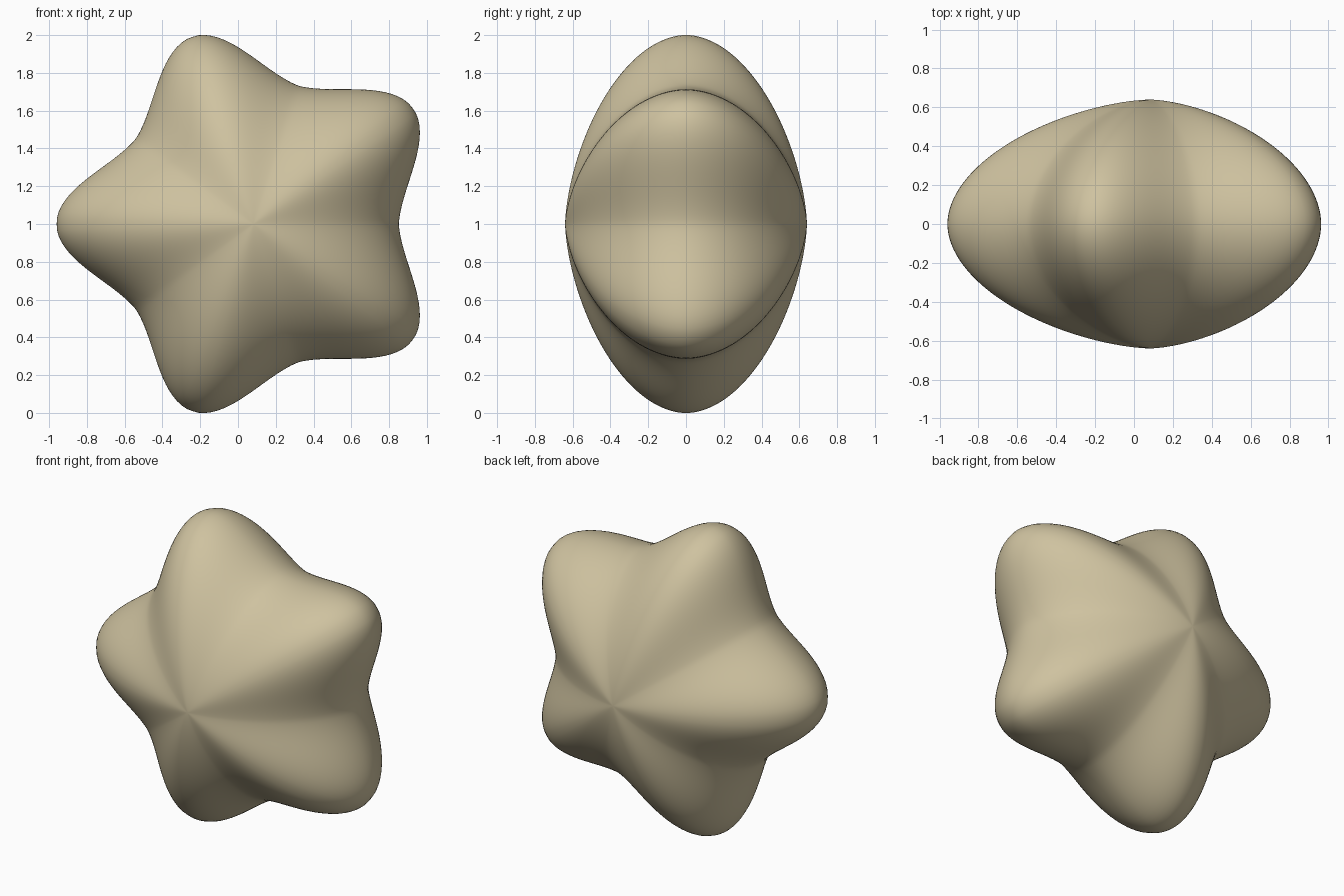
import bpy
import bmesh
import math

cube = bpy.data.objects.get("Cube")
if cube:
    bpy.data.objects.remove(cube, do_unlink=True)

SEGMENTS, RINGS = 200, 72
VALLEY, TIP, DEPTH = 0.768, 1.042, 0.64
CENTRE_X, CENTRE_Z = 0.082, 1.0


def star_radius(a):
    """Five rounded arms with narrow valleys between them."""
    s = math.sqrt(math.sin(2.5 * a) ** 2 + 0.003)
    s = min(s, 1.0)
    f = 0.12 * s + 0.88 * -math.log(1 - s * s / 2) / math.log(2)
    return VALLEY * (TIP / VALLEY) ** f


def bulge(t):
    """Lens-like cross-section: scale of the star outline and depth along y."""
    return math.cos(t) ** 1.25, math.copysign(abs(math.sin(t)) ** 1.05, t) * DEPTH


# Puffed star body: scaled star outlines stacked from front pole to back pole
bm = bmesh.new()
front = bm.verts.new((CENTRE_X, -DEPTH, CENTRE_Z))
back = bm.verts.new((CENTRE_X, DEPTH, CENTRE_Z))
rings = []
for i in range(1, RINGS):
    scale, y = bulge(math.pi * (i / RINGS - 0.5))
    ring = []
    for j in range(SEGMENTS):
        a = 2 * math.pi * j / SEGMENTS
        r = star_radius(a) * scale
        ring.append(bm.verts.new((CENTRE_X + r * math.cos(a), y,
                                  CENTRE_Z + r * math.sin(a))))
    rings.append(ring)

for j in range(SEGMENTS):
    k = (j + 1) % SEGMENTS
    bm.faces.new((front, rings[0][j], rings[0][k]))
    bm.faces.new((back, rings[-1][k], rings[-1][j]))
    for lo, hi in zip(rings, rings[1:]):
        bm.faces.new((lo[j], hi[j], hi[k], lo[k]))
bmesh.ops.recalc_face_normals(bm, faces=bm.faces)
for face in bm.faces:
    face.smooth = True

mesh = bpy.data.meshes.new("star_body")
bm.to_mesh(mesh)
bm.free()
star = bpy.data.objects.new("star_body", mesh)
bpy.context.collection.objects.link(star)

# Sand-coloured material
sand = bpy.data.materials.new("sand")
sand.use_nodes = True
colour = (0.62, 0.54, 0.35, 1.0)
sand.diffuse_color = colour
bsdf = next(n for n in sand.node_tree.nodes if n.type == 'BSDF_PRINCIPLED')
bsdf.inputs["Base Color"].default_value = colour
mesh.materials.append(sand)
